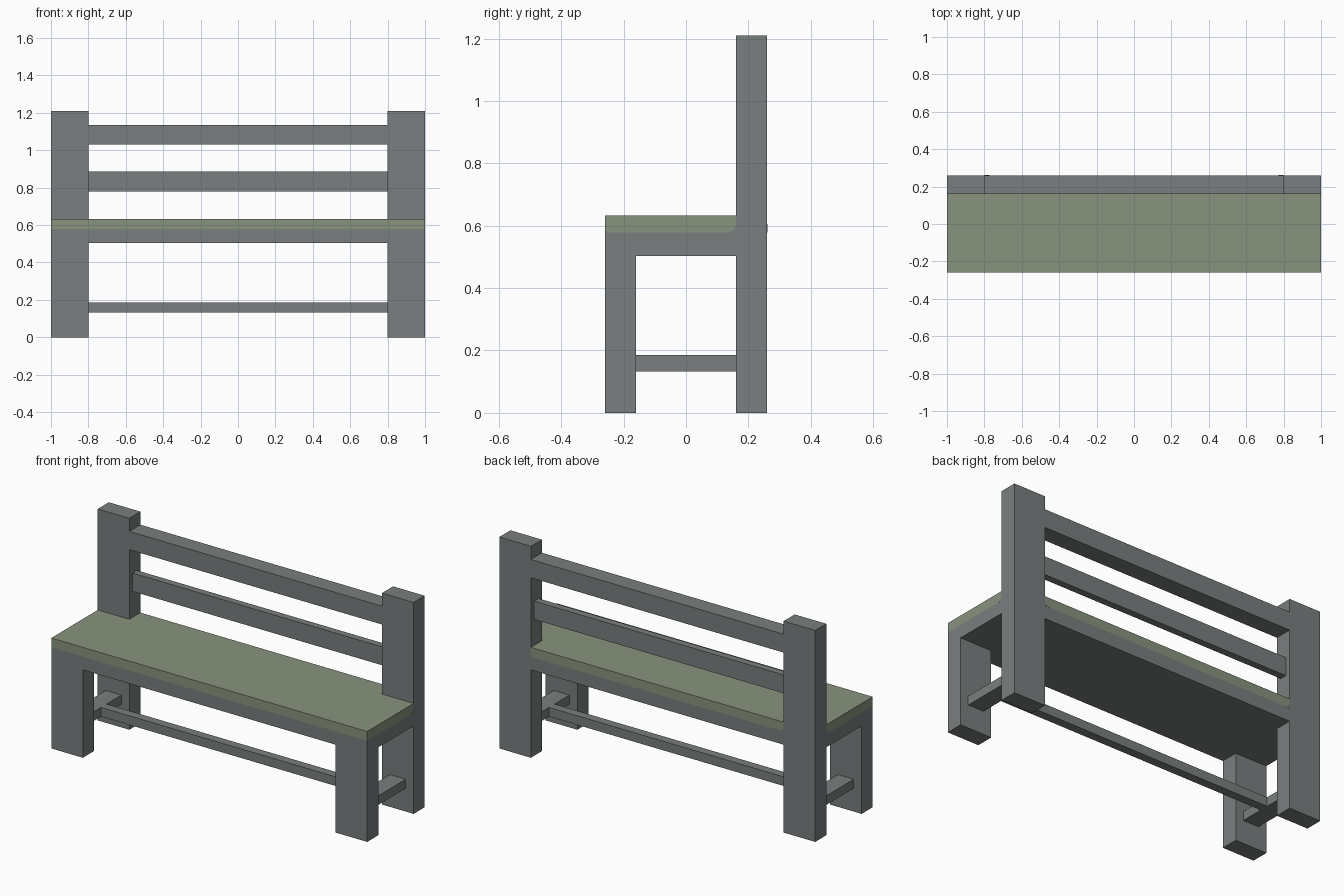
import bpy
import math
from mathutils import Vector

cube = bpy.data.objects.get("Cube")
if cube:
    bpy.data.objects.remove(cube, do_unlink=True)


def material(name, colour):
    mat = bpy.data.materials.new(name)
    mat.use_nodes = True
    mat.diffuse_color = (*colour, 1)
    mat.node_tree.nodes["Principled BSDF"].inputs["Base Color"].default_value = (*colour, 1)
    return mat


GREY = material("grey paint", (0.192, 0.209, 0.209))
GREEN = material("sage green", (0.246, 0.296, 0.205))


def prism(name, outline, offset, mat):
    """Sweep a flat outline of 3D points along an offset."""
    n = len(outline)
    low = [Vector(p) for p in outline]
    high = [p + Vector(offset) for p in low]
    faces = [tuple(reversed(range(n))), tuple(range(n, 2 * n))]
    faces += [(i, (i + 1) % n, n + (i + 1) % n, n + i) for i in range(n)]
    mesh = bpy.data.meshes.new(name)
    mesh.from_pydata(low + high, [], faces)
    mesh.materials.append(mat)
    obj = bpy.data.objects.new(name, mesh)
    bpy.context.collection.objects.link(obj)
    # Make all normals face outwards
    import bmesh
    bm = bmesh.new()
    bm.from_mesh(mesh)
    bmesh.ops.recalc_face_normals(bm, faces=bm.faces)
    bm.to_mesh(mesh)
    bm.free()
    return obj


def box(name, x, y, z, mat=GREY):
    outline = [(x[0], y[0], z[0]), (x[1], y[0], z[0]), (x[1], y[1], z[0]), (x[0], y[1], z[0])]
    return prism(name, outline, (0, 0, z[1] - z[0]), mat)


END, INNER = 1.0, 0.8        # outer and inner sides of the legs
BACK, POST = 0.26, 0.16      # rear and front of the back posts
SEAT_LOW, SEAT_MID, SEAT_TOP = 0.503, 0.578, 0.632

# Seat base and green seat top, notched around the back posts
half = [(END, -BACK), (END, POST), (INNER, POST), (INNER, BACK)]
plan = half + [(-x, y) for x, y in reversed(half)]
for name, low, high, mat in (("seat_base", SEAT_LOW, SEAT_MID, GREY),
                             ("seat_top", SEAT_MID, SEAT_TOP, GREEN)):
    prism(name, [(x, y, low) for x, y in plan], (0, 0, high - low), mat)

# Rounded grey corner where the seat paint meets a post
R = 0.028
corner = [(0, 0)] + [(R - R * math.sin(a), R - R * math.cos(a))
                     for a in (math.pi / 2 * i / 6 for i in range(7))]

for side, s in (("left", 1), ("right", -1)):
    def span(a, b):
        return sorted((s * a, s * b))

    # Legs, posts and side stretcher
    box(f"{side}_front_leg", span(INNER, END), (-BACK, -POST), (0, SEAT_LOW))
    box(f"{side}_back_post", span(INNER, END), (POST, BACK), (0, 1.21))
    box(f"{side}_side_stretcher", span(0.85, 0.95), (-POST, POST), (0.133, 0.185))

    # Painted corners on the seat end and the seat rear
    prism(f"{side}_end_corner", [(s * END, POST - u, SEAT_MID + v) for u, v in corner],
          (s * 0.001, 0, 0), GREY)
    prism(f"{side}_rear_corner", [(s * (INNER - u), BACK, SEAT_MID + v) for u, v in corner],
          (0, 0.001, 0), GREY)

# Back rails and long stretcher
box("top_back_rail", (-INNER, INNER), (POST, BACK), (1.03, 1.135))
box("middle_back_rail", (-INNER, INNER), (0.19, 0.23), (0.78, 0.885))
box("long_stretcher", (-0.85, 0.85), (-0.025, 0.025), (0.133, 0.185))
